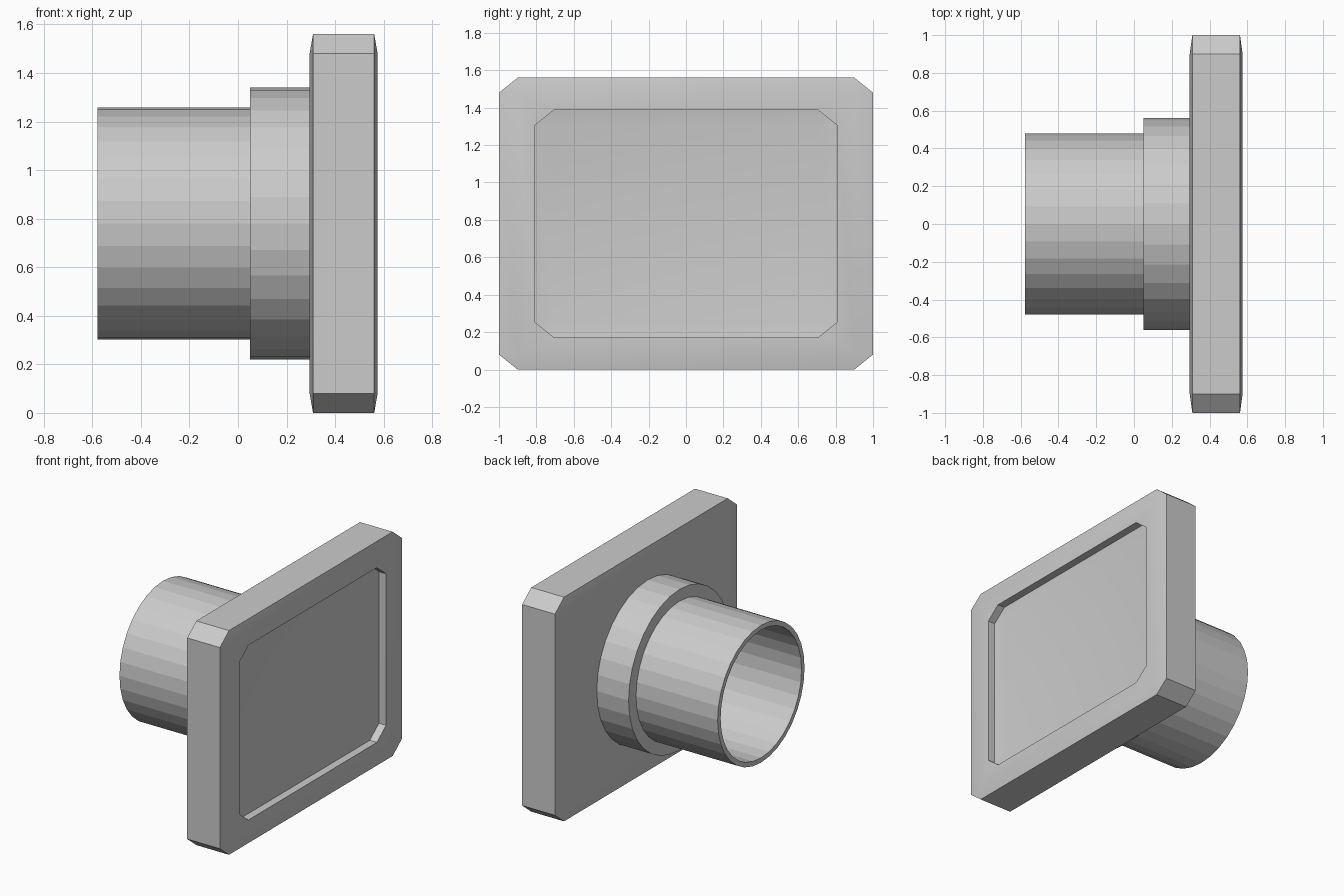
import bpy, bmesh
from math import sin, cos, tau, radians

if "Cube" in bpy.data.objects:
    bpy.data.objects.remove(bpy.data.objects["Cube"])

CZ = 0.78  # height of the common axis


def loft(name, rings, close_ends=True):
    """Skin a list of equal-length point rings into one object."""
    bm = bmesh.new()
    loops = [[bm.verts.new(p) for p in ring] for ring in rings]
    n = len(loops[0])
    for a, b in zip(loops, loops[1:]):
        for i in range(n):
            j = (i + 1) % n
            bm.faces.new((a[i], a[j], b[j], b[i]))
    if close_ends:
        bm.faces.new(loops[0])
        bm.faces.new(loops[-1])
    bmesh.ops.remove_doubles(bm, verts=bm.verts, dist=1e-4)
    bmesh.ops.recalc_face_normals(bm, faces=bm.faces)
    me = bpy.data.meshes.new(name)
    bm.to_mesh(me)
    bm.free()
    ob = bpy.data.objects.new(name, me)
    bpy.context.collection.objects.link(ob)
    return ob


def chamfered(x, hy, hz, cy=0.0, cz=0.0):
    """Rectangle in the YZ plane with chamfered corners."""
    pts = [(hy, -hz + cz), (hy, hz - cz), (hy - cy, hz), (-hy + cy, hz),
           (-hy, hz - cz), (-hy, -hz + cz), (-hy + cy, -hz), (hy - cy, -hz)]
    return [(x, y, CZ + z) for y, z in pts]


def circle(x, r, n=32):
    return [(x, r * sin(tau * i / n), CZ + r * cos(tau * i / n)) for i in range(n)]


# plate: chamfered block with a shallow recess in its face
plate = loft("plate", [
    chamfered(0.295, 0.9, 0.70),
    chamfered(0.309, 1.0, 0.78, 0.1, 0.08),
    chamfered(0.561, 1.0, 0.78, 0.1, 0.08),
    chamfered(0.575, 0.9, 0.70),
    chamfered(0.575, 0.806, 0.608, 0.1, 0.08),
    chamfered(0.52, 0.806, 0.608, 0.1, 0.08),
    chamfered(0.509, 0.706, 0.528),
])
bpy.ops.object.select_all(action='DESELECT')
plate.select_set(True)
bpy.context.view_layer.objects.active = plate
bpy.ops.object.shade_smooth_by_angle(angle=radians(30))

# collar and open tube behind the plate, faceted
loft("collar_and_tube", [
    circle(0.295, 0.56), circle(0.05, 0.56),
    circle(0.05, 0.478), circle(-0.578, 0.478),
    circle(-0.578, 0.445), circle(0.05, 0.445),
])
